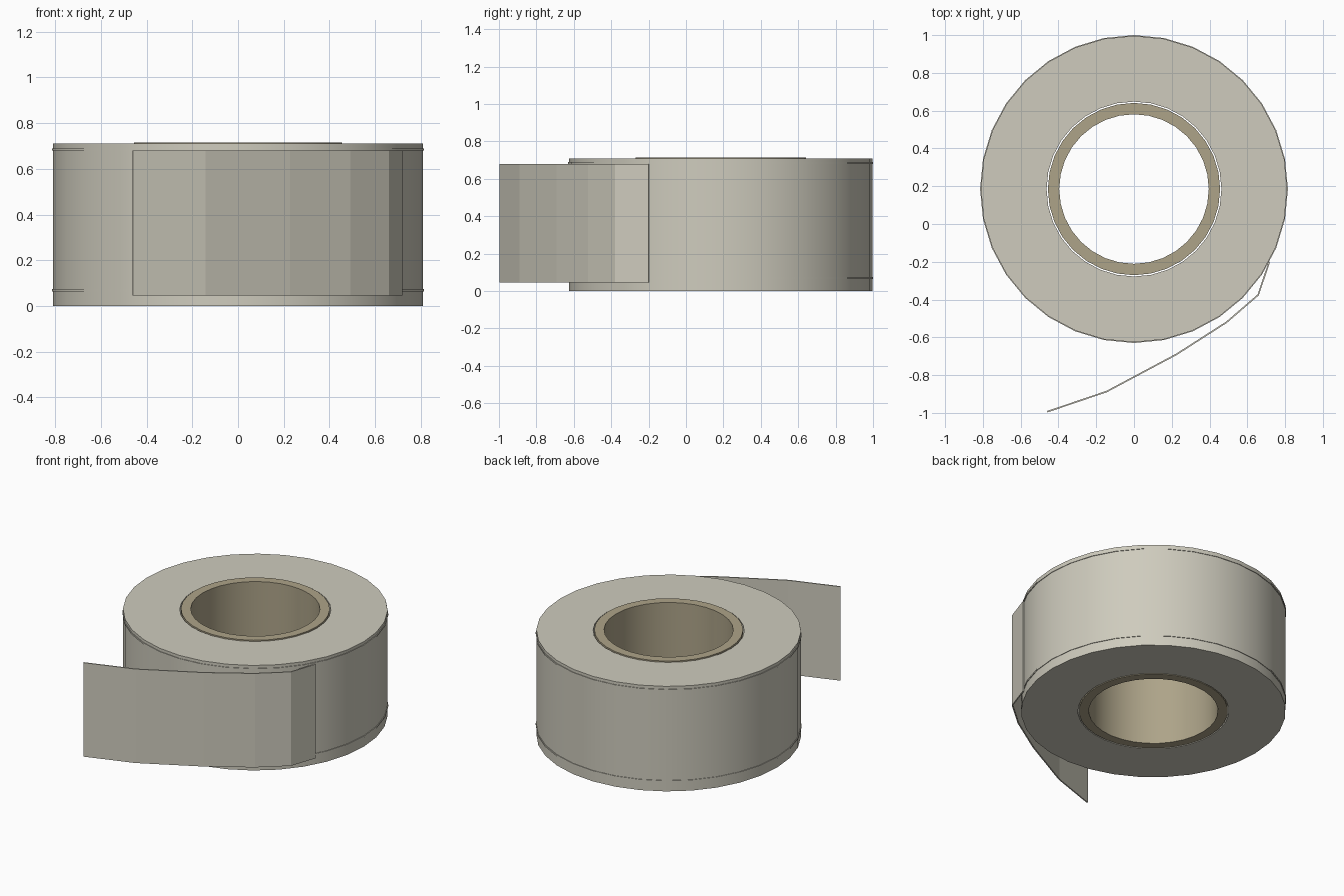
import bpy
import bmesh
import math
from mathutils import Vector

cube = bpy.data.objects.get("Cube")
if cube:
    bpy.data.objects.remove(cube, do_unlink=True)

CENTRE_Y = 0.185
SIDES = 32


def material(name, colour):
    mat = bpy.data.materials.new(name)
    mat.use_nodes = True
    mat.diffuse_color = colour
    mat.node_tree.nodes["Principled BSDF"].inputs["Base Color"].default_value = colour
    return mat


tape_mat = material("pale tape", (0.62, 0.6, 0.51, 1))
core_mat = material("tan cardboard", (0.42, 0.37, 0.25, 1))


def finish(name, bm, mat, smooth=True):
    bmesh.ops.recalc_face_normals(bm, faces=bm.faces)
    mesh = bpy.data.meshes.new(name)
    bm.to_mesh(mesh)
    bm.free()
    mesh.materials.append(mat)
    obj = bpy.data.objects.new(name, mesh)
    bpy.context.collection.objects.link(obj)
    if smooth:
        bpy.ops.object.select_all(action="DESELECT")
        obj.select_set(True)
        bpy.context.view_layer.objects.active = obj
        bpy.ops.object.shade_smooth_by_angle(angle=math.radians(30))
    return obj


def tube(name, inner, outer, bottom, top, mat):
    """Closed ring with a rectangular section around the roll's axis."""
    bm = bmesh.new()
    section = [(inner, bottom), (outer, bottom), (outer, top), (inner, top)]
    rings = []
    for i in range(SIDES):
        a = math.tau * i / SIDES
        rings.append([bm.verts.new((r * math.sin(a), CENTRE_Y + r * math.cos(a), z))
                      for r, z in section])
    for i, ring in enumerate(rings):
        after = rings[(i + 1) % SIDES]
        for j in range(4):
            k = (j + 1) % 4
            bm.faces.new((ring[j], ring[k], after[k], after[j]))
    return finish(name, bm, mat)


# Wound tape, cardboard core and the thin edge bands
tube("tape_roll", 0.463, 0.811, 0, 0.71, tape_mat)
tube("cardboard_core", 0.396, 0.456, 0, 0.715, core_mat)
tube("lower_edge_band", 0.8, 0.815, 0.064, 0.074, tape_mat)
tube("upper_edge_band", 0.8, 0.815, 0.68, 0.69, tape_mat)

# Loose end peeling away, extruded from its path
path = [Vector(p) for p in ((0.717, -0.2), (0.657, -0.376), (0.49, -0.52),
                            (0.225, -0.69), (-0.145, -0.887), (-0.46, -0.994))]
HALF = 0.004
bm = bmesh.new()
rows = []
for i, p in enumerate(path):
    along = (path[min(i + 1, len(path) - 1)] - path[max(i - 1, 0)]).normalized()
    side = Vector((-along.y, along.x)) * HALF
    a, b = p + side, p - side
    rows.append([bm.verts.new((q.x, q.y, z))
                 for q, z in ((a, 0.045), (b, 0.045), (b, 0.68), (a, 0.68))])
for row, after in zip(rows, rows[1:]):
    for j in range(4):
        k = (j + 1) % 4
        bm.faces.new((row[j], row[k], after[k], after[j]))
bm.faces.new(rows[0])
bm.faces.new(rows[-1])
finish("loose_tape_end", bm, tape_mat, smooth=False)
